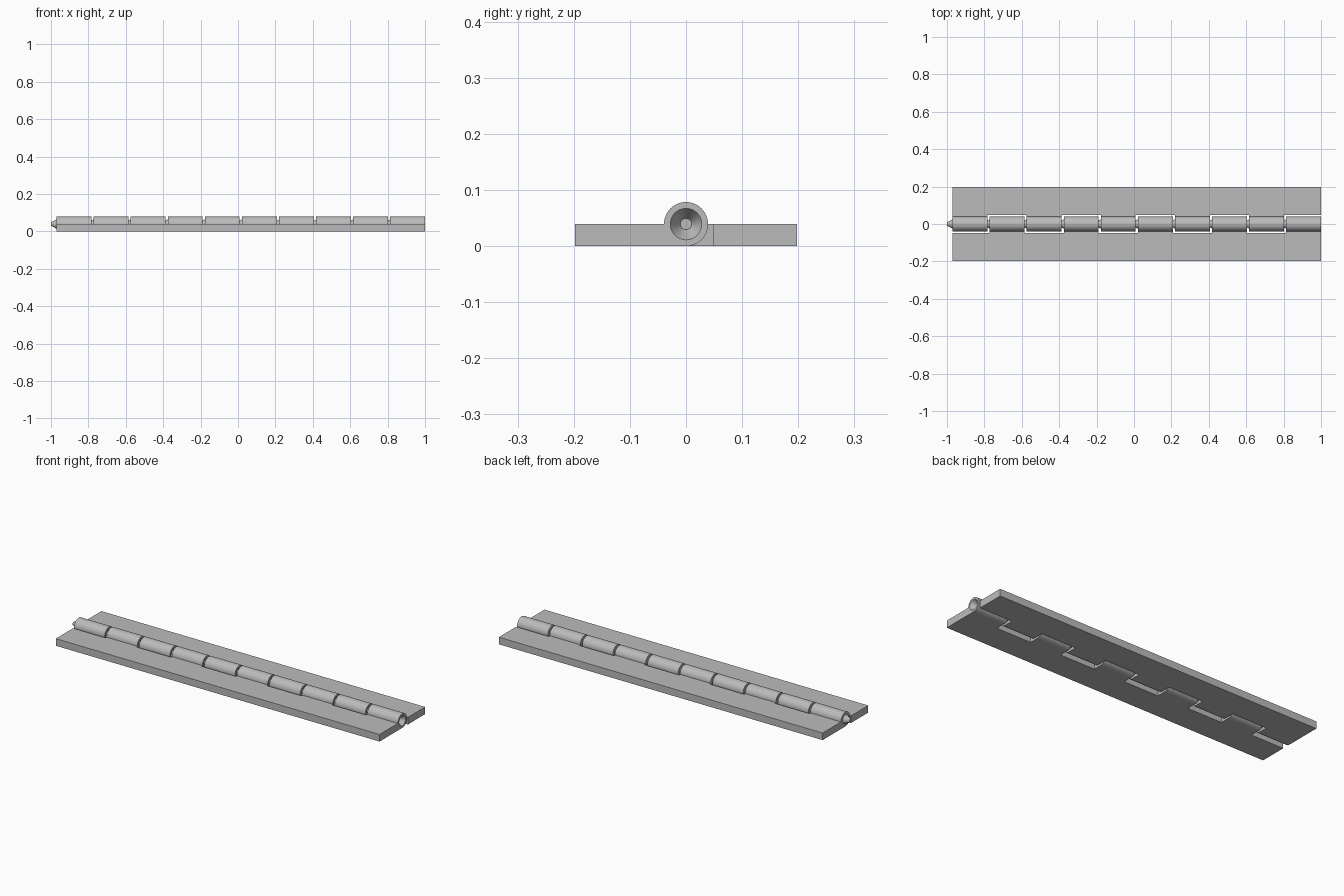
import bpy, bmesh, math
from mathutils import Matrix, Vector

old = bpy.data.objects.get("Cube")
if old:
    bpy.data.objects.remove(old, do_unlink=True)

# Main dimensions
COUNT = 10
X0, X1 = -0.97, 1.0
GAP = 0.012
LENGTH = (X1 - X0 - GAP * (COUNT - 1)) / COUNT
R = 0.0393          # knuckle radius, axis height and leaf thickness
INNER, OUTER = 0.048, 0.198
PIN = 0.03

steel = bpy.data.materials.new("light grey")
steel.use_nodes = True
GREY = (0.5, 0.5, 0.5, 1)
steel.diffuse_color = GREY
steel.node_tree.nodes["Principled BSDF"].inputs["Base Color"].default_value = GREY


def finish(name, bm, smooth=False):
    bmesh.ops.remove_doubles(bm, verts=bm.verts, dist=1e-5)
    bmesh.ops.recalc_face_normals(bm, faces=bm.faces)
    mesh = bpy.data.meshes.new(name)
    bm.to_mesh(mesh)
    bm.free()
    obj = bpy.data.objects.new(name, mesh)
    bpy.context.collection.objects.link(obj)
    mesh.materials.append(steel)
    if smooth:
        bpy.ops.object.select_all(action='DESELECT')
        obj.select_set(True)
        bpy.context.view_layer.objects.active = obj
        bpy.ops.object.shade_smooth_by_angle(angle=math.radians(30))
    return obj


def extrude_x(bm, profile, xa, xb):
    """Sweep a closed (y, z) profile from xa to xb."""
    face = bm.faces.new([bm.verts.new((xa, y, z)) for y, z in profile])
    result = bmesh.ops.extrude_face_region(bm, geom=[face], use_keep_orig=True)
    moved = [g for g in result["geom"] if isinstance(g, bmesh.types.BMVert)]
    bmesh.ops.translate(bm, verts=moved, vec=(xb - xa, 0, 0))


def knuckle(name, x):
    """Barrel with a conical pin on its right end and a socket on its left."""
    profile = [(-PIN, 0), (-PIN, 0.009), (0, 0.025), (0, R), (LENGTH, R),
               (LENGTH, 0.028), (LENGTH - PIN, 0.01), (LENGTH - PIN, 0)]
    bm = bmesh.new()
    verts = [bm.verts.new((x + px, 0, R + r)) for px, r in profile]
    edges = [bm.edges.new(pair) for pair in zip(verts, verts[1:])]
    bmesh.ops.spin(bm, geom=verts + edges, cent=(0, 0, R), axis=(1, 0, 0),
                   angle=math.tau, steps=48)
    return finish(name, bm, smooth=True)


starts = [X0 + i * (LENGTH + GAP) for i in range(COUNT)]

# Leaves: flat plates with a neck curving under every second knuckle
for name, side, first in (("back_leaf", 1, 0), ("front_leaf", -1, 1)):
    bm = bmesh.new()
    plate = [(INNER, 0), (OUTER, 0), (OUTER, R), (INNER, R)]
    extrude_x(bm, [(side * y, z) for y, z in plate], X0, X1)
    finish(name, bm)
    inside = R - 0.003
    arc = [(inside * math.sin(a), R - inside * math.cos(a))
           for a in (math.pi / 2 * k / 12 for k in range(13))]
    neck = [(INNER, 0), (0, 0)] + arc + [(INNER, R)]
    for x in starts[first::2]:
        bm = bmesh.new()
        extrude_x(bm, [(side * y, z) for y, z in neck], x, x + LENGTH)
        finish(name + "_neck", bm)

# Barrel knuckles along the hinge axis
for x in starts:
    knuckle("knuckle", x)
